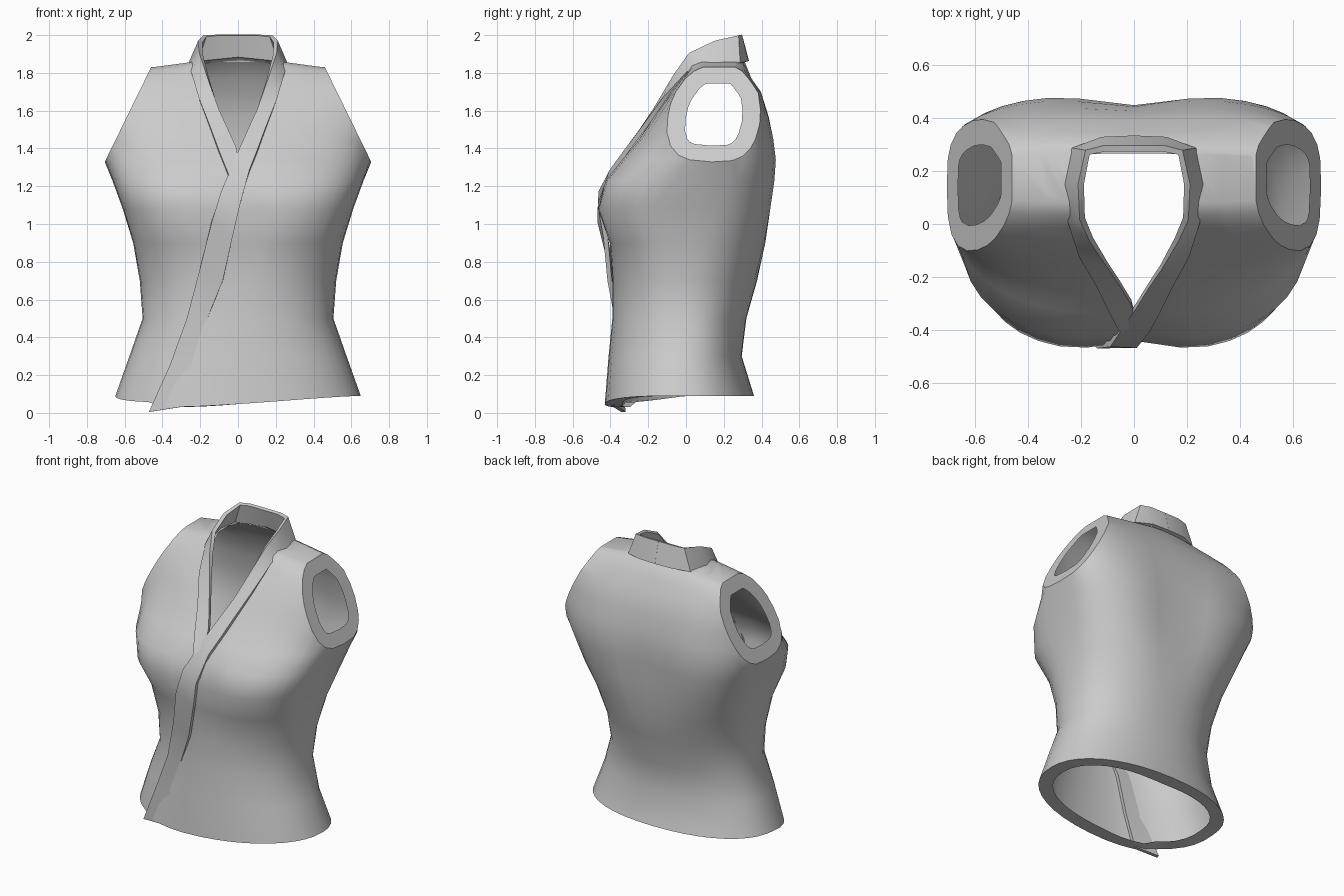
import bpy
import bmesh
from math import cos, sin, pi, exp, copysign
from mathutils import Vector
from mathutils.bvhtree import BVHTree

cube = bpy.data.objects.get("Cube")
if cube:
    bpy.data.objects.remove(cube, do_unlink=True)

cloth = bpy.data.materials.new("plain_grey_cloth")
cloth.use_nodes = True
grey = (0.6, 0.6, 0.6, 1)
cloth.diffuse_color = grey
cloth.node_tree.nodes["Principled BSDF"].inputs["Base Color"].default_value = grey

COLUMNS = 40
# height, half width, front y, back y, y of the widest point
SECTIONS = [
    (.09, .65, -.43, .36, -.02), (.3, .575, -.41, .295, -.02),
    (.5, .505, -.39, .32, 0), (.7, .52, -.39, .38, 0),
    (.9, .555, -.415, .435, .02), (1.08, .61, -.48, .465, .05),
    (1.23, .665, -.435, .485, .1), (1.34, .71, -.345, .49, .14),
    (1.45, .735, -.25, .475, .14), (1.57, .78, -.17, .445, .14),
    (1.7, .9, -.08, .4, .14), (1.77, .9, -.02, .35, .15),
    (1.81, .87, .03, .31, .17), (1.83, .84, .08, .27, .175)]


def make_object(name, bm):
    mesh = bpy.data.meshes.new(name)
    bm.to_mesh(mesh)
    bm.free()
    mesh.materials.append(cloth)
    obj = bpy.data.objects.new(name, mesh)
    bpy.context.collection.objects.link(obj)
    return obj


def activate(obj):
    bpy.ops.object.select_all(action='DESELECT')
    obj.select_set(True)
    bpy.context.view_layer.objects.active = obj


def smooth(obj):
    activate(obj)
    bpy.ops.object.shade_smooth_by_angle(angle=.7)


def clamp(value):
    return min(1, max(0, value))


def ring_points(z, half, front, back, mid):
    """One horizontal section of the torso."""
    points = []
    for i in range(COLUMNS):
        c, s = cos(2 * pi * i / COLUMNS), sin(2 * pi * i / COLUMNS)
        # the chest and the upper back are squarer than the waist
        square = 1 < z < 1.3 or (s > 0 and 1 < z < 1.75)
        power = 2 / (3 if square else 2.2 if z < .8 else 2.5)
        x = copysign(abs(c) ** power, c) * half
        depth = back - mid if s > 0 else mid - front
        y = mid + copysign(abs(s) ** power, s) * depth
        # hollows between the chest lobes and between the shoulder blades
        if s < 0:
            y += .04 * exp(-(x / .15) ** 2) * exp(-((z - 1.1) / .2) ** 2)
        else:
            y -= .045 * exp(-(x / .2) ** 2) * exp(-((z - 1.25) / .35) ** 2)
        height = z
        if z < .1:
            slant = .06 if x > -.45 else .035
            height -= slant * clamp(-y / .43) * (.65 - x) / .9
        if z > 1.8:
            height += .06 * max(0, 1 - abs(x) / .45)
        points.append((x, y, height))
    return points


def boundary(bm, low, high):
    return [e for e in bm.edges if e.is_boundary and low < e.verts[0].co.z < high]


# torso: one sheet of cloth, closed along the shoulders
bm = bmesh.new()
rings = [[bm.verts.new(p) for p in ring_points(*s)] for s in SECTIONS]
for low, high in zip(rings, rings[1:]):
    for i in range(COLUMNS):
        j = (i + 1) % COLUMNS
        bm.faces.new((low[i], low[j], high[j], high[i]))
top = rings[-1]
for i in range(COLUMNS // 2):
    quad = [top[i], top[i + 1], top[COLUMNS - i - 1], top[-i]]
    bm.faces.new(list(dict.fromkeys(quad)))
surface = BVHTree.FromBMesh(bm)

# hem: a flat band turned inwards
hem = boundary(bm, -1, .3)
for e in hem:
    e.smooth = False
turned = bmesh.ops.extrude_edge_only(bm, edges=hem)["geom"]
for v in turned:
    if isinstance(v, bmesh.types.BMVert):
        v.co -= Vector((v.co.x, v.co.y, 0)).normalized() * .095

# armholes: slanted cuts with a flat rim
for side in (1, -1):
    slope = Vector((side, 0, .49)).normalized()
    bmesh.ops.bisect_plane(
        bm, geom=bm.verts[:] + bm.edges[:] + bm.faces[:], dist=.001,
        plane_co=(side * .7, 0, 1.34), plane_no=slope, clear_outer=True)
    loop = boundary(bm, 1, 2)
    loop = [e for e in loop if e.verts[0].co.x * side > 0]
    ends = list({v for e in loop for v in e.verts})
    bmesh.ops.remove_doubles(bm, verts=ends, dist=.015)
    loop = [e for e in boundary(bm, 1, 2) if e.verts[0].co.x * side > 0]
    for e in loop:
        e.smooth = False
    cap = bmesh.ops.edgeloop_fill(bm, edges=loop)["faces"]
    bmesh.ops.inset_region(bm, faces=cap, thickness=.095, use_even_offset=True)
    bmesh.ops.delete(bm, geom=cap, context='FACES')

# neck opening: clip a convex teardrop out of the sheet, edge by edge
half = [(.17, .27), (.21, .2), (.21, .1), (.185, -.01), (.135, -.12), (.065, -.24)]
outline = [(0, .28)] + half + [(0, -.33)] + [(-x, y) for x, y in reversed(half)]
inside = [f for f in bm.faces
          if f.calc_center_median().z > 1.2 and abs(f.calc_center_median().x) < .4]
for (ax, ay), (bx, by) in zip(outline, outline[1:] + outline[:1]):
    corner, outward = Vector((ax, ay, 0)), Vector((ay - by, bx - ax, 0)).normalized()
    geom = {g for f in inside for g in [f] + f.edges[:] + f.verts[:]}
    cut = bmesh.ops.bisect_plane(bm, geom=list(geom), dist=.0005,
                                 plane_co=corner, plane_no=outward)["geom"]
    inside = [f for f in cut if isinstance(f, bmesh.types.BMFace)
              and (f.calc_center_median() - corner).dot(outward) < 0]
bmesh.ops.delete(bm, geom=inside, context='FACES')
bmesh.ops.recalc_face_normals(bm, faces=bm.faces)
smooth(make_object("vest_body", bm))

# collar band rows: outer edge, inner edge; no y means it lies on the chest
NECK = [
    ((0, .322, 1.86), (0, .285, 2)), ((.12, .317, 1.86), (.11, .285, 2)),
    ((.225, .28, 1.85), (.175, .27, 1.995)), ((.25, .15, 1.85), (.2, .15, 1.965)),
    ((.24, .01, 1.8), (.195, .02, 1.9)), ((.205, -.115, 1.66), (.16, -.06, 1.78)),
    ((.14, None, 1.49), (.1, None, 1.6)), ((.1, None, 1.38), (.055, None, 1.5)),
    ((.06, None, 1.28), (.01, None, 1.4))]
WRAP = [
    ((.01, None, 1.1), (-.09, None, 1.17)), ((-.03, None, .93), (-.14, None, 1.01)),
    ((-.08, None, .7), (-.2, None, .77)), ((-.17, None, .48), (-.27, None, .5)),
    ((-.24, None, .25), (-.36, None, .25)), ((-.31, None, .03), (-.47, None, .005))]
TUCK = [((.03, None, 1.2), (-.01, None, 1.3))]


def on_chest(point, side, lift):
    x, y, z = point
    if y is None:
        hit = surface.ray_cast(Vector((x * side, -2, max(z, .1))), Vector((0, 1, 0)))[0]
        y = hit.y - lift
    return (x * side, y, z)


def make_band(name, rows, side, lift):
    bm = bmesh.new()
    edges = []
    for outer, inner in rows:
        # the outer edge melts into the cloth below the waist
        sunk = -.013 if outer[2] < .6 else lift
        edges.append((bm.verts.new(on_chest(outer, side, sunk)),
                      bm.verts.new(on_chest(inner, side, lift))))
    for (a, b), (c, d) in zip(edges, edges[1:]):
        bm.faces.new((a, b, d, c))
    band = make_object(name, bm)
    thick = band.modifiers.new("thickness", 'SOLIDIFY')
    thick.thickness = .024
    thick.offset = 0
    activate(band)
    bpy.ops.object.modifier_apply(modifier=thick.name)
    smooth(band)


make_band("left_collar_and_wrap_edge", NECK + WRAP, 1, .018)
make_band("right_collar", NECK + TUCK, -1, .007)
